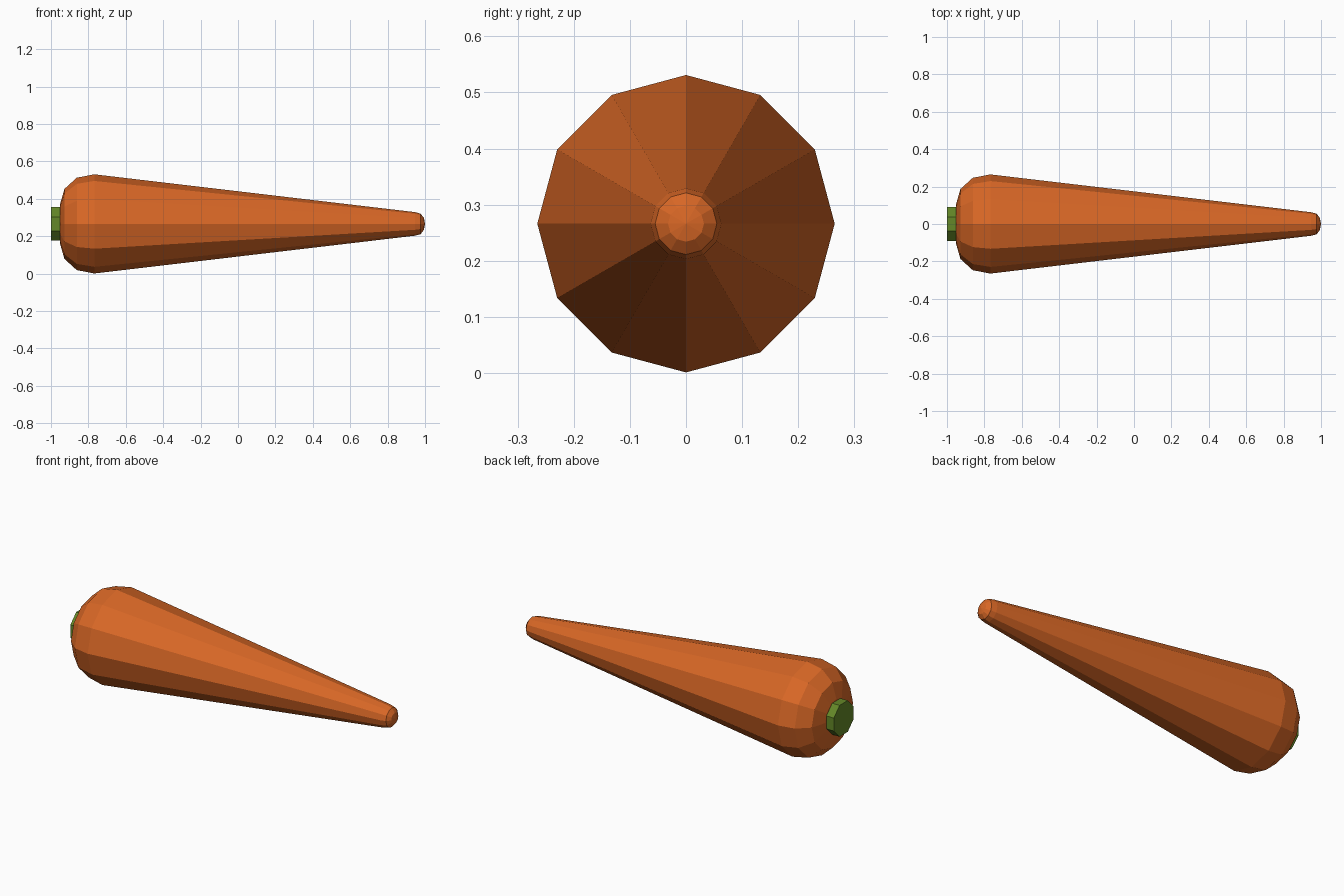
import bpy
import bmesh
from math import cos, sin, pi

if "Cube" in bpy.data.objects:
    bpy.data.objects.remove(bpy.data.objects["Cube"], do_unlink=True)

AXIS_HEIGHT = 0.266


def make_material(name, colour):
    mat = bpy.data.materials.new(name)
    mat.use_nodes = True
    mat.diffuse_color = (*colour, 1)
    mat.node_tree.nodes["Principled BSDF"].inputs["Base Color"].default_value = (*colour, 1)
    return mat


def lathe(name, profile, sides, turn, mat):
    """Revolve (x, radius) points around the x axis; radius 0 closes to a point."""
    bm = bmesh.new()
    rings = []
    for x, r in profile:
        count = sides if r > 0 else 1
        angles = [2 * pi * (i + turn) / sides for i in range(count)]
        rings.append([bm.verts.new((x, r * cos(a), r * sin(a))) for a in angles])
    for a, b in zip(rings, rings[1:]):
        for i in range(sides):
            j = (i + 1) % sides
            if len(b) == 1:
                bm.faces.new((a[i], a[j], b[0]))
            else:
                bm.faces.new((a[i], a[j], b[j], b[i]))
    # Flat caps on open ends
    for ring in (rings[0], rings[-1]):
        if len(ring) > 1:
            bm.faces.new(ring)
    bmesh.ops.recalc_face_normals(bm, faces=bm.faces)
    mesh = bpy.data.meshes.new(name)
    bm.to_mesh(mesh)
    bm.free()
    mesh.materials.append(mat)
    obj = bpy.data.objects.new(name, mesh)
    obj.location.z = AXIS_HEIGHT
    bpy.context.collection.objects.link(obj)
    return obj


orange = make_material("carrot orange", (0.69, 0.136, 0.019))
green = make_material("stem green", (0.127, 0.242, 0.021))

# Tapered root with rounded shoulder and tip
root_profile = [
    (-0.953, 0.10), (-0.928, 0.187), (-0.862, 0.247), (-0.768, 0.265),
    (0.946, 0.063), (0.976, 0.055), (0.994, 0.032), (1.0, 0),
]
lathe("carrot_root", root_profile, 12, 0, orange)

# Short cut stem, sunk a little into the shoulder
lathe("carrot_stem", [(-1.0, 0.097), (-0.94, 0.097)], 8, 0.5, green)
